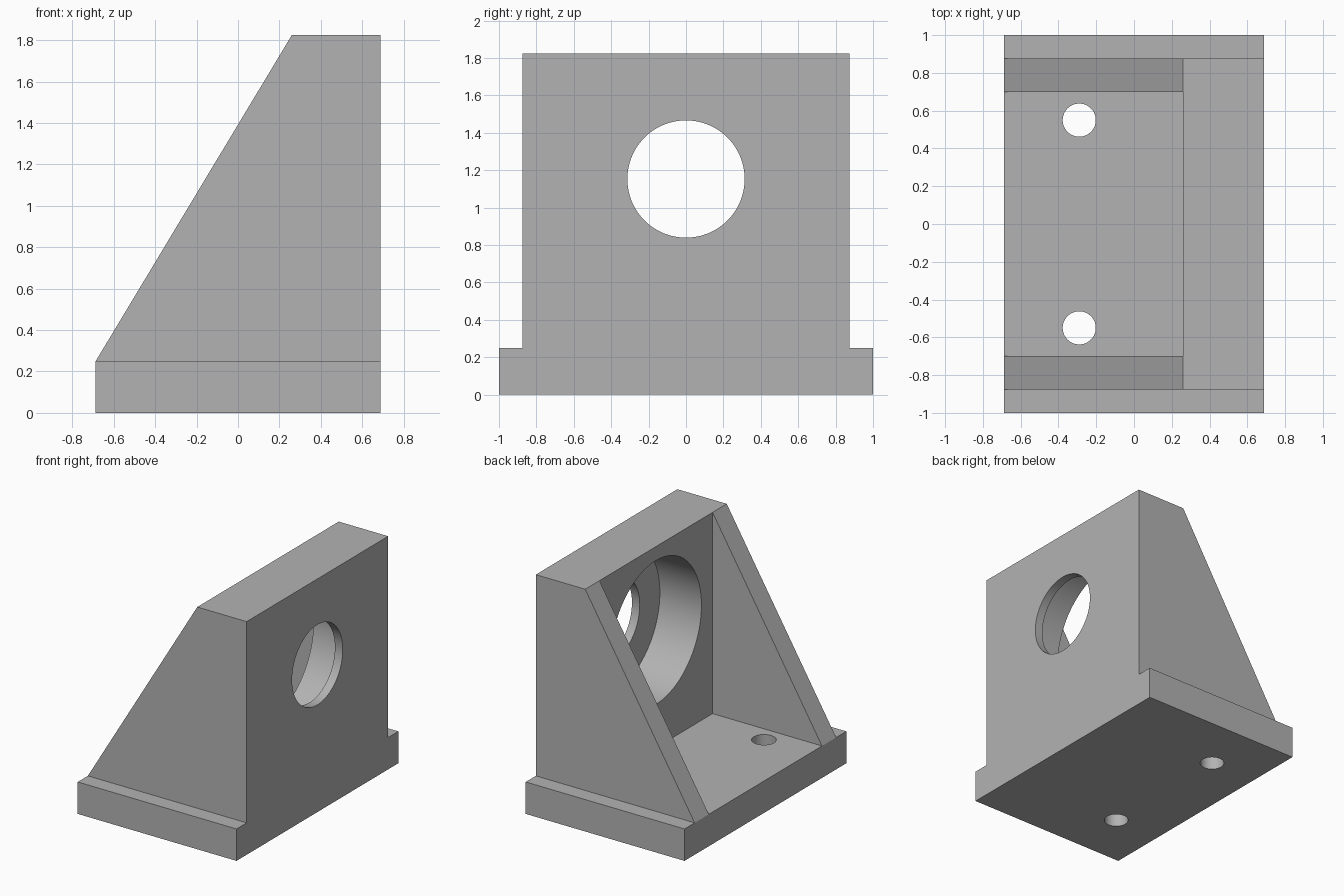
import bpy
import bmesh
from math import pi, radians
from mathutils import Matrix, Vector

cube = bpy.data.objects.get("Cube")
if cube:
    bpy.data.objects.remove(cube, do_unlink=True)

grey = bpy.data.materials.new("plain grey")
grey.use_nodes = True
colour = (0.45, 0.45, 0.45, 1)
grey.diffuse_color = colour
grey.node_tree.nodes["Principled BSDF"].inputs["Base Color"].default_value = colour

HALF_X, HALF_Y, BASE_Z, TOP_Z = 0.6875, 1.0, 0.25, 1.825
WALL_X, WALL_Y, RIB_IN = 0.26, 0.875, 0.70
BORE_Z, LIP_X = 1.153, 0.62


def finish(name, bm):
    bmesh.ops.recalc_face_normals(bm, faces=bm.faces)
    mesh = bpy.data.meshes.new(name)
    bm.to_mesh(mesh)
    bm.free()
    mesh.materials.append(grey)
    obj = bpy.data.objects.new(name, mesh)
    bpy.context.collection.objects.link(obj)
    return obj


def prism(name, profile, y0, y1):
    """Extrude an x-z profile along y."""
    bm = bmesh.new()
    face = bm.faces.new([bm.verts.new((x, y0, z)) for x, z in profile])
    new = bmesh.ops.extrude_face_region(bm, geom=[face])["geom"]
    verts = [v for v in new if isinstance(v, bmesh.types.BMVert)]
    bmesh.ops.translate(bm, verts=verts, vec=(0, y1 - y0, 0))
    return finish(name, bm)


def cylinder(name, radius, start, end):
    a, b = Vector(start), Vector(end)
    turn = (b - a).to_track_quat('Z', 'Y').to_matrix().to_4x4()
    bm = bmesh.new()
    bmesh.ops.create_cone(bm, cap_ends=True, segments=96, radius1=radius,
                          radius2=radius, depth=(b - a).length,
                          matrix=Matrix.Translation((a + b) / 2) @ turn)
    return finish(name, bm)


def combine(target, tool, operation):
    """Apply a boolean and remove the tool object."""
    tool.hide_render = True
    mod = target.modifiers.new("boolean", 'BOOLEAN')
    mod.operation, mod.solver, mod.object = operation, 'EXACT', tool
    bpy.context.view_layer.objects.active = target
    bpy.ops.object.modifier_apply(modifier=mod.name)
    bpy.data.objects.remove(tool, do_unlink=True)


# Base slab
bracket = prism("ribbed_angle_bracket",
                [(-HALF_X, 0), (HALF_X, 0), (HALF_X, BASE_Z), (-HALF_X, BASE_Z)],
                -HALF_Y, HALF_Y)

# Upright wall with sloping side ribs, hollowed between the ribs
upright = prism("upright", [(-HALF_X, BASE_Z), (HALF_X, BASE_Z),
                            (HALF_X, TOP_Z), (WALL_X, TOP_Z)], -WALL_Y, WALL_Y)
pocket = prism("pocket_cutter", [(-1, 0), (WALL_X, 0), (WALL_X, 2), (-1, 2)],
               -RIB_IN, RIB_IN)
combine(upright, pocket, 'DIFFERENCE')
combine(bracket, upright, 'UNION')

# Stepped bore through the wall
combine(bracket, cylinder("counterbore_cutter", 0.5625, (0, 0, BORE_Z),
                          (LIP_X, 0, BORE_Z)), 'DIFFERENCE')
combine(bracket, cylinder("bore_cutter", 0.3135, (0.5, 0, BORE_Z),
                          (1, 0, BORE_Z)), 'DIFFERENCE')

# Mounting holes in the base
for y in (-0.55, 0.55):
    combine(bracket, cylinder("bolt_hole_cutter", 0.0875, (-0.29, y, -0.2),
                              (-0.29, y, 0.5)), 'DIFFERENCE')

# Smooth bores, crisp edges
bpy.ops.object.select_all(action='DESELECT')
bracket.select_set(True)
bpy.context.view_layer.objects.active = bracket
bpy.ops.object.shade_smooth_by_angle(angle=radians(30))
